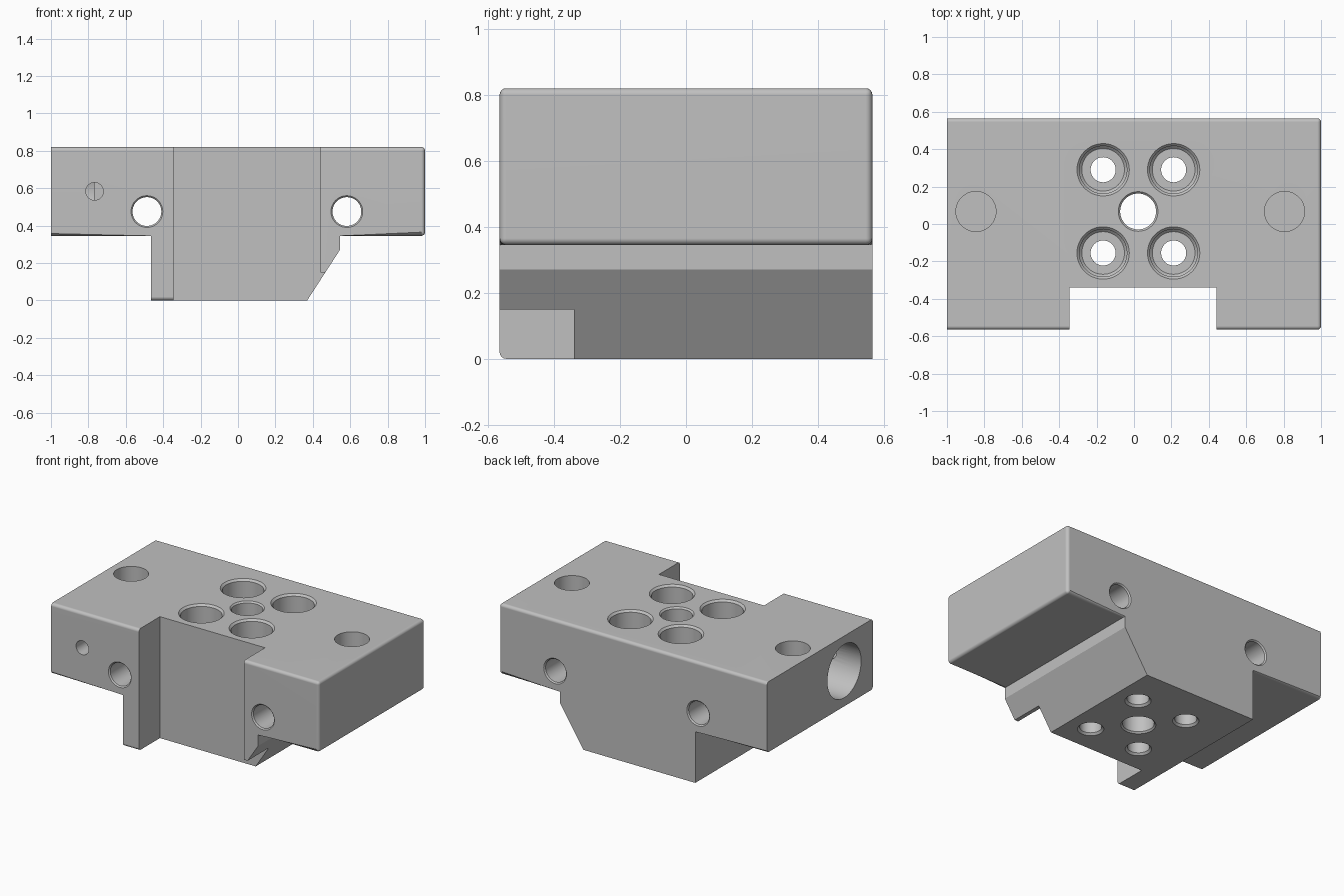
import bpy, bmesh, math
from mathutils import Matrix, Vector

cube = bpy.data.objects.get("Cube")
if cube:
    bpy.data.objects.remove(cube, do_unlink=True)

HALF_Y, TOP, UNDER = 0.565, 0.82, 0.345

steel = bpy.data.materials.new("grey metal")
steel.use_nodes = True
grey = (0.53, 0.53, 0.53, 1)
steel.diffuse_color = grey
steel.node_tree.nodes["Principled BSDF"].inputs["Base Color"].default_value = grey


def add_object(name, bm):
    bmesh.ops.recalc_face_normals(bm, faces=bm.faces)
    mesh = bpy.data.meshes.new(name)
    bm.to_mesh(mesh)
    bm.free()
    mesh.materials.append(steel)
    obj = bpy.data.objects.new(name, mesh)
    bpy.context.collection.objects.link(obj)
    return obj


def prism(name, outline, y0, y1):
    """Extrude an x-z outline along y."""
    bm = bmesh.new()
    face = bm.faces.new([bm.verts.new((x, y0, z)) for x, z in outline])
    ext = bmesh.ops.extrude_face_region(bm, geom=[face])
    verts = [g for g in ext["geom"] if isinstance(g, bmesh.types.BMVert)]
    bmesh.ops.translate(bm, verts=verts, vec=(0, y1 - y0, 0))
    return add_object(name, bm)


def lathe(name, profile, place, axis, sides=48):
    """Turned cutter: (radius, depth) pairs measured along axis from place."""
    bm = bmesh.new()
    rings = []
    for r, d in profile:
        rings.append([bm.verts.new((r * math.cos(2 * math.pi * i / sides),
                                    r * math.sin(2 * math.pi * i / sides), d))
                      for i in range(sides)])
    for a, b in zip(rings, rings[1:]):
        for i in range(sides):
            j = (i + 1) % sides
            bm.faces.new((a[i], a[j], b[j], b[i]))
    bm.faces.new(rings[0])
    bm.faces.new(rings[-1])
    turn = Vector((0, 0, 1)).rotation_difference(Vector(axis)).to_matrix().to_4x4()
    bm.transform(Matrix.Translation(place) @ turn)
    return add_object(name, bm)


def cut(target, cutter):
    cutter.hide_render = True
    mod = target.modifiers.new("cut", 'BOOLEAN')
    mod.operation, mod.solver, mod.object = 'DIFFERENCE', 'EXACT', cutter
    bpy.context.view_layer.objects.active = target
    bpy.ops.object.modifier_apply(modifier=mod.name)
    bpy.data.objects.remove(cutter, do_unlink=True)


def through(r, length, lip=0.01):
    """Through hole with a small chamfer at both mouths."""
    e = 0.05
    return [(r + lip, -e), (r + lip, 0), (r, lip),
            (r, length - lip), (r + lip, length), (r + lip, length + e)]


# T-shaped block with one slanted foot side
block = prism("clamp_block", [(-1, UNDER), (-0.465, UNDER), (-0.465, 0), (0.37, 0),
                              (0.545, 0.27), (0.545, UNDER), (1, UNDER),
                              (1, TOP), (-1, TOP)], -HALF_Y, HALF_Y)

# Front notch, undercutting the slanted side
cut(block, prism("notch_cutter", [(-0.345, -0.1), (0.6, -0.1), (0.6, 0.0), (0.467, 0.15),
                                  (0.44, 0.15), (0.44, 1), (-0.345, 1)], -1, -0.34))

# Round the long edges and the right end
bm = bmesh.new()
bm.from_mesh(block.data)
bmesh.ops.dissolve_limit(bm, angle_limit=0.01, verts=bm.verts, edges=bm.edges)


def is_rounded(edge):
    if len(edge.link_faces) != 2 or not edge.is_convex:
        return False
    a, b = (v.co for v in edge.verts)
    at_end = min(a.x, b.x) > 0.99
    along_x = abs(a.y - b.y) < 0.001 and abs(a.z - b.z) < 0.001
    high = a.z > 0.3
    front_foot = a.z < 0.01 and a.y < -0.5
    return at_end or (along_x and (high or front_foot))


bmesh.ops.bevel(bm, geom=[e for e in bm.edges if is_rounded(e)], offset=0.02,
                offset_type='OFFSET', segments=4, profile=0.5,
                affect='EDGES', clamp_overlap=True)
bm.to_mesh(block.data)
bm.free()

# Four counterbored screw holes around a central bore
down = (0, 0, -1)
screw = [(0.14, -0.05), (0.14, 0), (0.127, 0.013), (0.127, 0.237), (0.114, 0.25),
         (0.067, 0.25), (0.067, TOP - 0.013), (0.08, TOP), (0.08, TOP + 0.05)]
for x in (-0.165, 0.212):
    for y in (-0.155, 0.29):
        cut(block, lathe("screw_cutter", screw, (x, y, TOP), down))
cut(block, lathe("centre_cutter", through(0.096, TOP), (0.022, 0.067, TOP), down))

# Blind holes in the top
for x in (-0.845, 0.805):
    cut(block, lathe("dowel_cutter", [(0.107, -0.05), (0.107, 0.3)], (x, 0.067, TOP), down))

# Cross holes from front to back
for x in (-0.487, 0.582):
    cut(block, lathe("cross_cutter", through(0.077, 2 * HALF_Y, 0.008),
                     (x, -HALF_Y, 0.475), (0, 1, 0)))

# Wide side bore with a small set-screw hole leading into it
cut(block, lathe("side_cutter", [(0.18, -0.05), (0.18, 0.23)], (-1, -0.26, 0.583), (1, 0, 0)))
cut(block, lathe("set_screw_cutter", [(0.047, -0.05), (0.047, 0.3)],
                 (-0.767, -HALF_Y, 0.583), (0, 1, 0)))

# Smooth bores, crisp edges
bpy.ops.object.select_all(action='DESELECT')
block.select_set(True)
bpy.context.view_layer.objects.active = block
bpy.ops.object.shade_smooth_by_angle(angle=math.radians(30))
weighted = block.modifiers.new("flat_faces", 'WEIGHTED_NORMAL')
weighted.keep_sharp = True
